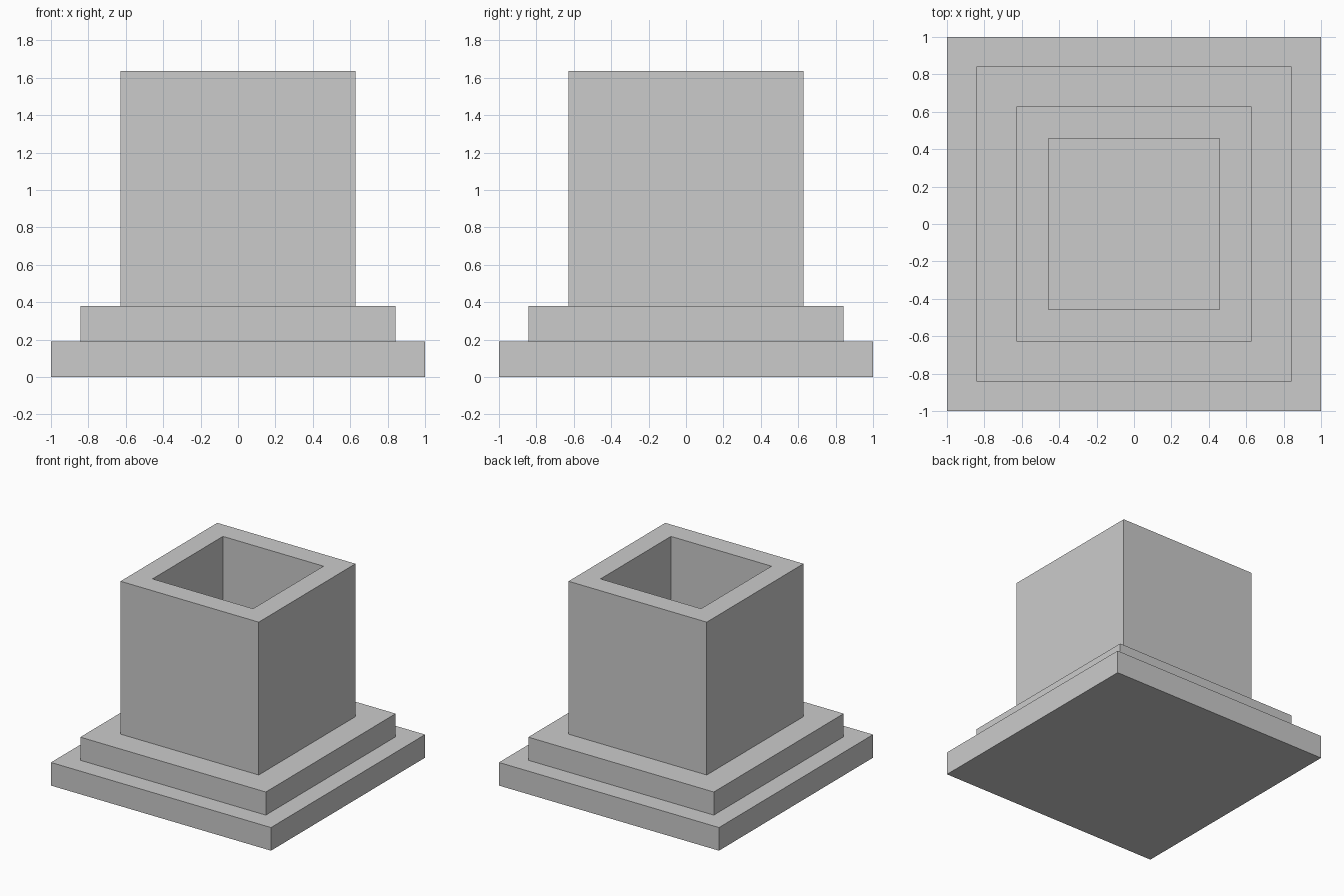
import bpy, bmesh

if "Cube" in bpy.data.objects:
    bpy.data.objects.remove(bpy.data.objects["Cube"])

# Square profile from the underside, up the steps, and down into the socket: (half width, z)
PROFILE = [
    (1.0, 0.0), (1.0, 0.19),        # lower step
    (0.843, 0.19), (0.843, 0.38),   # upper step
    (0.628, 0.38), (0.628, 1.636),  # column
    (0.457, 1.636), (0.457, 0.38),  # socket
]
CORNERS = [(-1, -1), (1, -1), (1, 1), (-1, 1)]

bm = bmesh.new()
rings = [[bm.verts.new((sx * h, sy * h, z)) for sx, sy in CORNERS] for h, z in PROFILE]

# Walls and ledges between neighbouring rings
for a, b in zip(rings, rings[1:]):
    for i in range(4):
        j = (i + 1) % 4
        bm.faces.new((a[i], a[j], b[j], b[i]))

# Underside and socket floor
bm.faces.new(rings[0][::-1])
bm.faces.new(rings[-1])
bmesh.ops.recalc_face_normals(bm, faces=bm.faces)

mesh = bpy.data.meshes.new("stepped_socket_base")
bm.to_mesh(mesh)
bm.free()
bpy.context.collection.objects.link(bpy.data.objects.new("stepped_socket_base", mesh))
